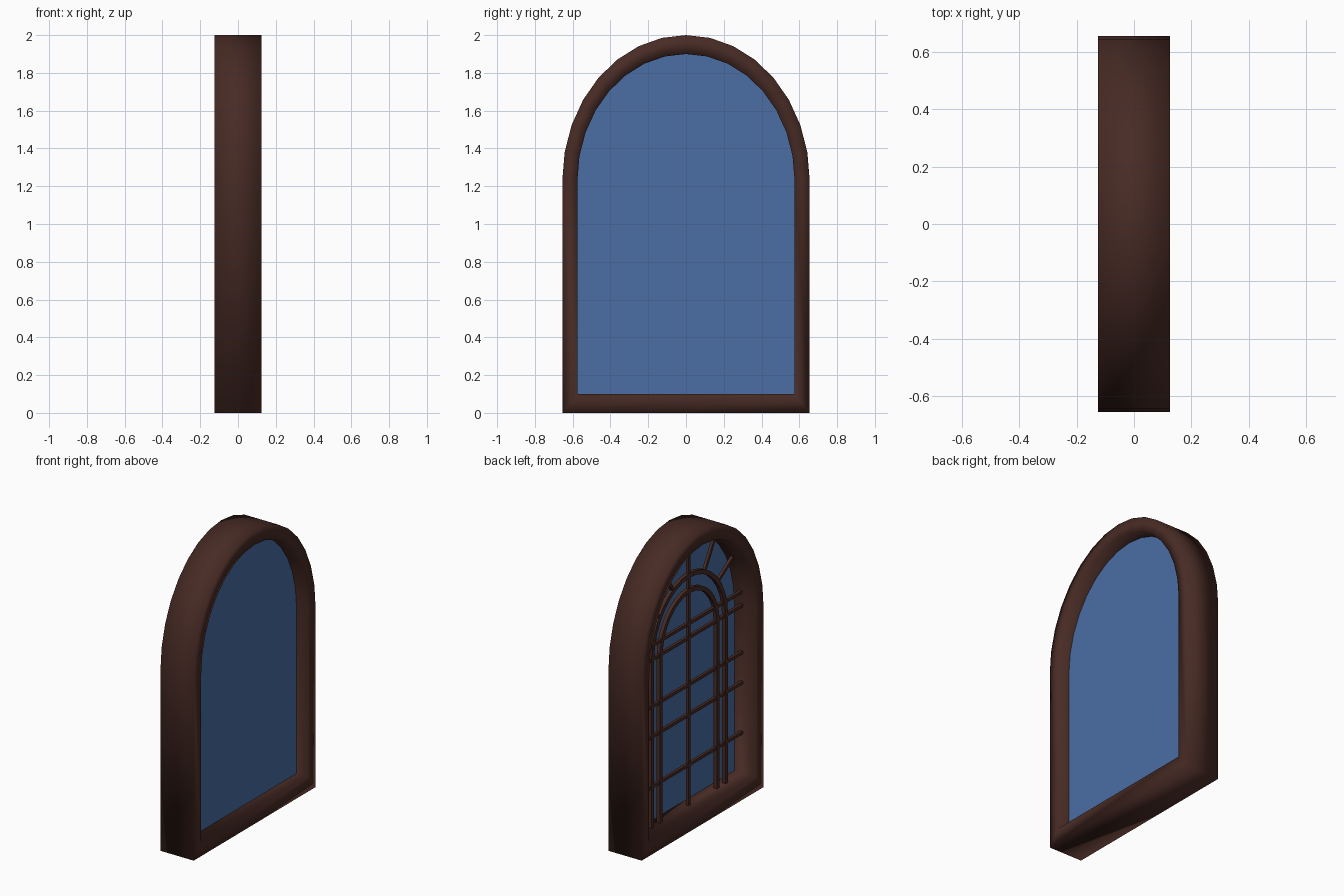
import bpy, bmesh, math
from mathutils import Matrix, Vector

if "Cube" in bpy.data.objects:
    bpy.data.objects.remove(bpy.data.objects["Cube"])

def material(name, rgb):
    m = bpy.data.materials.new(name)
    m.diffuse_color = (*rgb, 1)
    m.use_nodes = True
    m.node_tree.nodes["Principled BSDF"].inputs["Base Color"].default_value = m.diffuse_color
    return m

WOOD = material("dark_wood", (0.065, 0.024, 0.018))
GLASS = material("blue_glass", (0.069, 0.156, 0.376))
SPRING = 1.23   # height where the arches start
BAR_X = -0.016  # depth position of the bars

def arch(half, top, bottom, n=16):
    """Arched outline as (y, z), from lower right over the top to lower left."""
    pts = [(half, bottom)]
    for i in range(n + 1):
        a = math.pi * i / n
        pts.append((half * math.cos(a), SPRING + (top - SPRING) * math.sin(a)))
    return pts + [(-half, bottom)]

def finish(name, bm, mat, smooth=None):
    bmesh.ops.recalc_face_normals(bm, faces=bm.faces)
    me = bpy.data.meshes.new(name)
    bm.to_mesh(me)
    bm.free()
    me.materials.append(mat)
    ob = bpy.data.objects.new(name, me)
    bpy.context.collection.objects.link(ob)
    if smooth == "all":
        me.polygons.foreach_set("use_smooth", [True] * len(me.polygons))
    elif smooth == "angle":
        bpy.ops.object.select_all(action='DESELECT')
        ob.select_set(True)
        bpy.context.view_layer.objects.active = ob
        bpy.ops.object.shade_smooth_by_angle(angle=math.radians(40))
    return ob

def band(name, outer, inner, x0, x1, closed, smooth):
    """Rectangular section running between two matching outlines."""
    bm = bmesh.new()
    rings = [[bm.verts.new((x, *p[i])) for p, x in
              ((outer, x0), (outer, x1), (inner, x1), (inner, x0))]
             for i in range(len(outer))]
    n = len(rings)
    for i in range(n if closed else n - 1):
        a, b = rings[i], rings[(i + 1) % n]
        for k in range(4):
            j = (k + 1) % 4
            bm.faces.new((a[k], a[j], b[j], b[k]))
    if not closed:
        bm.faces.new(rings[0])
        bm.faces.new(rings[-1])
    return finish(name, bm, WOOD, smooth)

def bar(name, p, q, t=0.02):
    """Square bar between two (y, z) points."""
    p, q = Vector((BAR_X, *p)), Vector((BAR_X, *q))
    d = q - p
    bm = bmesh.new()
    rot = Matrix.Rotation(-math.atan2(d.y, d.z), 4, 'X')
    bmesh.ops.create_cube(bm, size=1, matrix=Matrix.Translation((p + q) / 2) @ rot
                          @ Matrix.Diagonal((t, t, d.length, 1)))
    return finish(name, bm, WOOD)

# Outer frame
band("frame", arch(0.655, 2.0, 0), arch(0.575, 1.9, 0.1), -0.125, 0.125, True, "all")

# Glass pane
bm = bmesh.new()
bm.faces.new([bm.verts.new((0.038, y, z)) for y, z in arch(0.575, 1.9, 0.1)])
finish("glass_pane", bm, GLASS)

# Two nested arched bars
for name, half, top in (("outer_arch_bar", 0.413, 1.68), ("inner_arch_bar", 0.321, 1.575)):
    band(name, arch(half, top, 0.1), arch(half - 0.03, top - 0.03, 0.1),
         BAR_X - 0.0125, BAR_X + 0.0125, False, "angle")

# Upright and cross bars
bar("upright_bar", (0, 0.09), (0, 1.91))
for i, z in enumerate((0.375, 0.715, 0.92, 1.24, 1.335)):
    bar(f"cross_bar_{i + 1}", (-0.58, z), (0.58, z))

# Fan bars from the larger arch to the frame
for side in (-1, 1):
    bar("fan_bar_upper", (side * 0.17, 1.625), (side * 0.29, 1.83))
    bar("fan_bar_lower", (side * 0.31, 1.50), (side * 0.50, 1.62))
